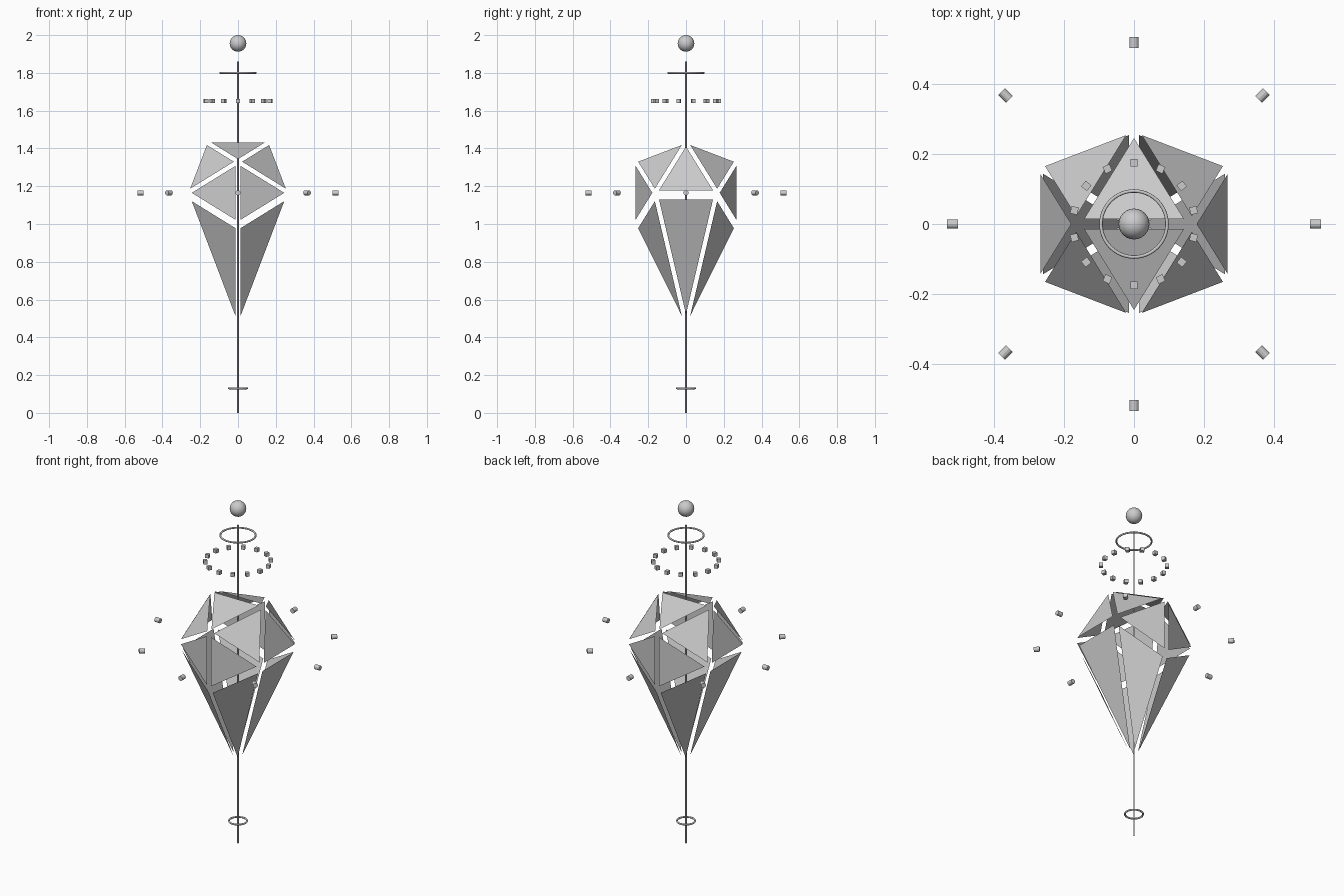
import bpy, bmesh, math
from mathutils import Vector, Matrix

if "Cube" in bpy.data.objects:
    bpy.data.objects.remove(bpy.data.objects["Cube"])

CZ = 1.165             # height of the crystal's centre
A, B = 0.168, 0.272    # icosahedron half sizes (golden ratio)
TIP = 0.45             # height of the stretched lower point
SHRINK = 0.85          # each facet shrinks about its own centre


def finish(bm, name, smooth=False):
    mesh = bpy.data.meshes.new(name)
    bm.to_mesh(mesh)
    bm.free()
    for p in mesh.polygons:
        p.use_smooth = smooth
    obj = bpy.data.objects.new(name, mesh)
    bpy.context.collection.objects.link(obj)
    return obj


def crystal():
    # Edge-up icosahedron whose bottom edge collapses to one long point
    pts = [(0, 0, TIP - CZ)]
    for s in (-1, 1):
        pts.append((s * A, 0, B))
        for t in (-1, 1):
            pts += [(0, s * B, t * A), (s * B, t * A, 0)]
    hull = bmesh.new()
    for p in pts:
        hull.verts.new(p)
    bmesh.ops.convex_hull(hull, input=hull.verts[:])
    hull.normal_update()
    # Separate thin panels
    bm = bmesh.new()
    for f in hull.faces:
        c = f.calc_center_median()
        bm.faces.new([bm.verts.new(c + (v.co - c) * SHRINK + Vector((0, 0, CZ)))
                      for v in f.verts])
    hull.free()
    return finish(bm, "crystal_panels")


def ring(name, z, major, minor):
    bpy.ops.mesh.primitive_torus_add(location=(0, 0, z), major_radius=major, minor_radius=minor,
                                     major_segments=48, minor_segments=8)
    bpy.context.object.name = name
    bpy.ops.object.shade_smooth()


def around(count, radius, z):
    for i in range(count):
        a = math.pi / 2 + 2 * math.pi * i / count
        yield Matrix.Translation((radius * math.cos(a), radius * math.sin(a), z)) @ Matrix.Rotation(a, 4, 'Z')


crystal()

# Central rod
bpy.ops.mesh.primitive_cylinder_add(vertices=12, radius=0.004, depth=1.86, location=(0, 0, 0.93))
bpy.context.object.name = "rod"
bpy.ops.object.shade_smooth_by_angle()

# Ball finial
bpy.ops.mesh.primitive_uv_sphere_add(segments=24, ring_count=16, radius=0.044, location=(0, 0, 1.956))
bpy.context.object.name = "top_ball"
bpy.ops.object.shade_smooth()

# Upper and lower rings
ring("upper_ring", 1.80, 0.094, 0.005)
ring("lower_ring", 0.13, 0.048, 0.005)

# Circle of small cubes above the crystal
bm = bmesh.new()
for m in around(14, 0.174, 1.65):
    bmesh.ops.create_cube(bm, size=0.021, matrix=m)
finish(bm, "cube_circle")

# Orbiting studs, lying along the radius
bm = bmesh.new()
for m in around(8, 0.517, CZ):
    bmesh.ops.create_cone(bm, cap_ends=True, segments=12, radius1=0.0135, radius2=0.0135, depth=0.031,
                          matrix=m @ Matrix.Rotation(math.pi / 2, 4, 'Y'))
finish(bm, "orbit_studs")
